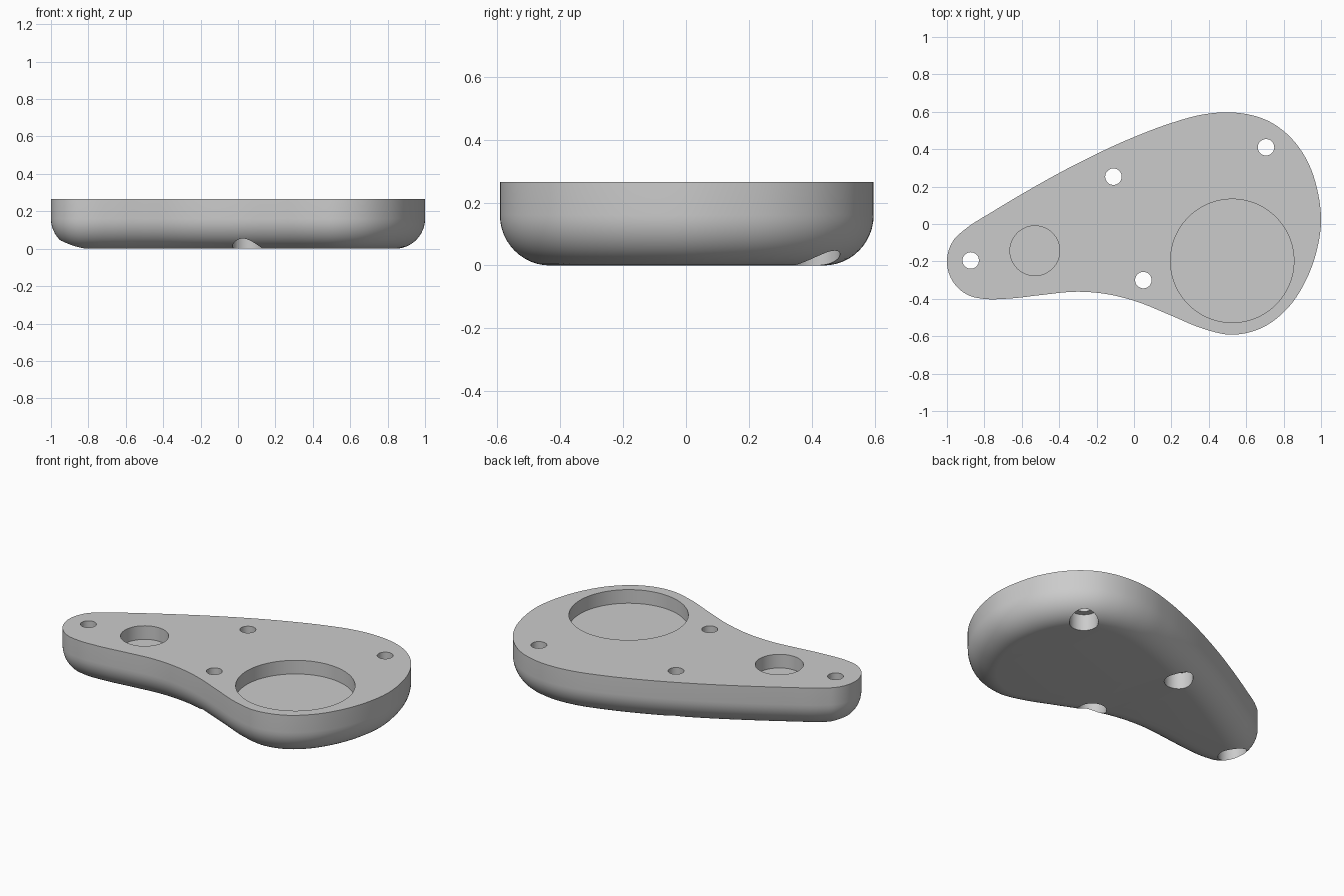
import bpy, bmesh, math
from mathutils import Vector
from mathutils.geometry import interpolate_bezier

cube = bpy.data.objects.get("Cube")
if cube:
    bpy.data.objects.remove(cube, do_unlink=True)

HEIGHT, FILLET = 0.265, 0.16

grey = bpy.data.materials.new("light_grey")
grey.use_nodes = True
colour = (0.6, 0.6, 0.6, 1)
grey.diffuse_color = colour
grey.node_tree.nodes["Principled BSDF"].inputs["Base Color"].default_value = colour


def new_object(name, bm):
    bmesh.ops.recalc_face_normals(bm, faces=bm.faces)
    mesh = bpy.data.meshes.new(name)
    bm.to_mesh(mesh)
    bm.free()
    mesh.materials.append(grey)
    obj = bpy.data.objects.new(name, mesh)
    bpy.context.collection.objects.link(obj)
    return obj


def stack(name, rings):
    """Closed solid from a list of point rings, bottom to top."""
    bm = bmesh.new()
    rows = [[bm.verts.new(p) for p in ring] for ring in rings]
    n = len(rows[0])
    for a, b in zip(rows, rows[1:]):
        for i in range(n):
            j = (i + 1) % n
            bm.faces.new((a[i], a[j], b[j], b[i]))
    bm.faces.new(rows[0][::-1])
    bm.faces.new(rows[-1])
    return new_object(name, bm)


def smooth_loop(points, steps):
    """Closed smooth curve through the points."""
    n = len(points)
    tangents = []
    for i, p in enumerate(points):
        before, after = p - points[i - 1], points[(i + 1) % n] - p
        t = before / before.length_squared + after / after.length_squared
        tangents.append(t.normalized())
    loop = []
    for i, p in enumerate(points):
        j = (i + 1) % n
        q = points[j]
        h = (q - p).length / 3
        loop += interpolate_bezier(p, p + tangents[i] * h, q - tangents[j] * h, q, steps + 1)[:-1]
    return loop


# Teardrop outline: round narrow end, then anticlockwise round the wide end
outline = [Vector((-0.8 + 0.2 * math.cos(a), -0.2 + 0.2 * math.sin(a), 0))
           for a in (math.radians(122 + 21 * k) for k in range(8))]
outline += [Vector((x, y, 0)) for x, y in (
    (-0.66, -0.398), (-0.5, -0.38), (-0.3, -0.362), (-0.15, -0.374), (0, -0.41),
    (0.2, -0.49), (0.37, -0.56), (0.52, -0.592), (0.68, -0.557), (0.82, -0.452),
    (0.92, -0.3), (0.98, -0.13), (1, 0.01), (0.985, 0.16), (0.93, 0.33),
    (0.84, 0.46), (0.72, 0.55), (0.6, 0.588), (0.49, 0.597), (0.36, 0.584),
    (0.2, 0.54), (0, 0.465), (-0.3, 0.325), (-0.6, 0.16), (-0.75, 0.07))]
edge = smooth_loop(outline, 5)
count = len(edge)
inward = []
for i in range(count):
    t = (edge[(i + 1) % count] - edge[i - 1]).normalized()
    inward.append(Vector((-t.y, t.x, 0)))

# Body with a rounded lower edge
rings = []
for k in range(13):
    a = math.radians(90 * k / 12)
    inset, z = FILLET * (1 - math.sin(a)), FILLET * (1 - math.cos(a))
    rings.append([p + n * inset + Vector((0, 0, z)) for p, n in zip(edge, inward)])
rings.append([p + Vector((0, 0, HEIGHT)) for p in edge])
body = stack("body_plate", rings)


def cut(x, y, profile, sides):
    """Remove a round stepped shape given as (radius, height) pairs."""
    cutter = stack("cutter", [
        [Vector((x + r * math.cos(math.tau * i / sides), y + r * math.sin(math.tau * i / sides), z))
         for i in range(sides)] for r, z in profile])
    mod = body.modifiers.new("cut", "BOOLEAN")
    mod.operation, mod.solver, mod.object = "DIFFERENCE", "EXACT", cutter
    bpy.ops.object.modifier_apply(modifier=mod.name)
    bpy.data.objects.remove(cutter, do_unlink=True)


bpy.ops.object.select_all(action="DESELECT")
bpy.context.view_layer.objects.active = body
body.select_set(True)

# Round pockets in the top
for x, y, radius in ((0.525, -0.197, 0.33), (-0.53, -0.143, 0.133)):
    cut(x, y, ((radius, HEIGHT - 0.083), (radius, HEIGHT + 0.1)), 96)

# Screw holes, counterbored from below
for x, y in ((-0.873, -0.195), (-0.11, 0.253), (0.706, 0.41), (0.05, -0.3)):
    cut(x, y, ((0.08, -0.1), (0.08, 0.1), (0.044, 0.1), (0.044, HEIGHT + 0.1)), 48)

bpy.ops.object.shade_smooth_by_angle(angle=math.radians(30))
